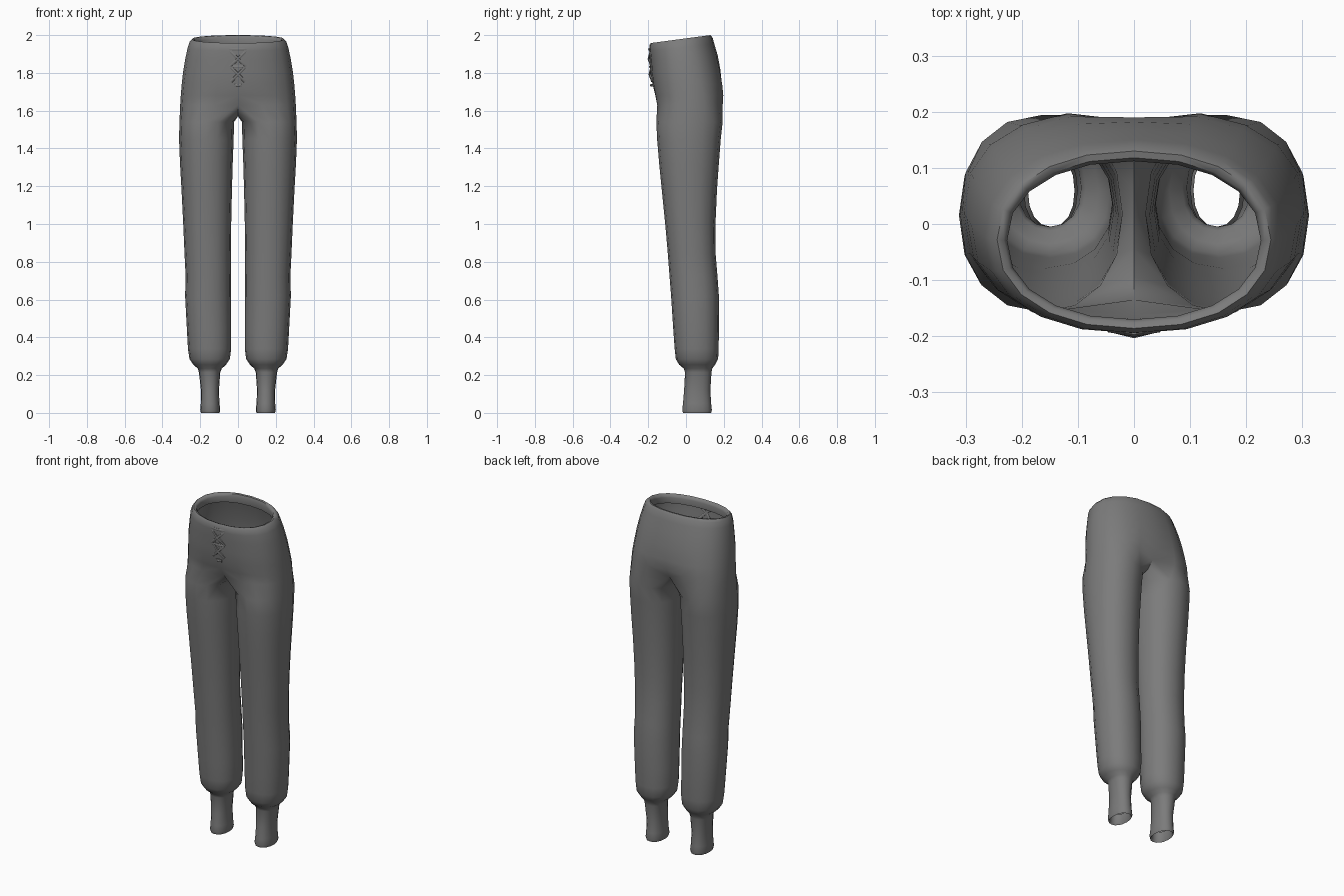
import bpy, bmesh, math
from mathutils import Vector

if "Cube" in bpy.data.objects:
    bpy.data.objects.remove(bpy.data.objects["Cube"])

cloth = bpy.data.materials.new("charcoal cloth")
cloth.diffuse_color = (0.2, 0.2, 0.2, 1)
cloth.use_nodes = True
cloth.node_tree.nodes["Principled BSDF"].inputs["Base Color"].default_value = cloth.diffuse_color

ARC, INNER = 11, 5      # points around the outside of each half, and along the inseam


def spow(v, n):
    return math.copysign(abs(v) ** (2 / n), v)


def finish(obj):
    obj.data.materials.append(cloth)
    bpy.context.view_layer.objects.active = obj
    obj.select_set(True)
    bpy.ops.object.shade_smooth_by_angle(angle=math.radians(60))
    obj.select_set(False)


def torso_ring(z, tilt, half_w, yf, yb, dip_f=0, dip_b=0, n=2.4):
    """Half ring from front centre to back centre; dips pull in the centre seam."""
    c, r, pts = (yf + yb) / 2, (yb - yf) / 2, []
    for i in range(ARC):
        t = math.pi * (i / (ARC - 1) - 0.5)
        x = 0 if i in (0, ARC - 1) else half_w * spow(math.cos(t), n)
        s = spow(math.sin(t), n)
        dip = (dip_f if s < 0 else -dip_b) * math.exp(-(x / 0.07) ** 2)
        pts.append((x, c + r * s + dip, z + tilt * s))
    return pts


def leg_ring(z, xi, xo, yf, yb, n=2.2):
    """Full ring of one leg; the first ARC points continue the torso."""
    pts = []
    for i in range(ARC + INNER):
        t = math.radians(-112.5 + 22.5 * i)
        pts.append(((xi + xo) / 2 + (xo - xi) / 2 * spow(math.cos(t), n),
                    (yf + yb) / 2 + (yb - yf) / 2 * spow(math.sin(t), n), z))
    return pts


# Waist and hips, starting on the inside of the rolled waistband
torso = [torso_ring(*r) for r in (
    (1.925, 0.02, 0.232, -0.172, 0.118, 0, 0, 2.2),
    (1.960, 0.021, 0.226, -0.170, 0.112, 0, 0, 2.2),
    (1.976, 0.022, 0.232, -0.176, 0.118, 0, 0, 2.2),
    (1.979, 0.021, 0.244, -0.186, 0.130, 0, 0, 2.2),
    (1.966, 0.020, 0.256, -0.194, 0.141, 0, 0, 2.2),
    (1.935, 0.018, 0.266, -0.195, 0.150, 0, 0, 2.25),
    (1.88, 0.012, 0.278, -0.190, 0.168, 0, 0, 2.3),
    (1.81, 0.006, 0.290, -0.186, 0.186, 0, 0.004, 2.35),
    (1.74, 0, 0.298, -0.179, 0.200, 0.002, 0.010, 2.4),
    (1.68, 0, 0.303, -0.168, 0.206, 0.006, 0.022, 2.5),
    (1.63, 0, 0.306, -0.160, 0.203, 0.025, 0.045, 2.6))]

# Inseam line between the legs, running from back to front
crotch = [(0, y, z) for y, z in
          ((0.115, 1.59), (0.065, 1.575), (0.01, 1.57), (-0.045, 1.572), (-0.095, 1.585))]

# Legs, gathered ankles and cuffs: z, inner x, outer x, front y, back y
legs = [leg_ring(*r) for r in (
    (1.54, 0.021, 0.310, -0.157, 0.194),
    (1.45, 0.023, 0.312, -0.153, 0.184),
    (1.32, 0.028, 0.307, -0.142, 0.174),
    (1.18, 0.032, 0.299, -0.128, 0.164),
    (1.00, 0.036, 0.290, -0.110, 0.156),
    (0.84, 0.038, 0.283, -0.096, 0.157),
    (0.72, 0.038, 0.277, -0.087, 0.167),
    (0.62, 0.037, 0.280, -0.079, 0.174),
    (0.45, 0.036, 0.271, -0.068, 0.174),
    (0.34, 0.036, 0.265, -0.060, 0.173),
    (0.285, 0.043, 0.257, -0.054, 0.170),
    (0.255, 0.063, 0.237, -0.036, 0.154),
    (0.235, 0.086, 0.213, -0.012, 0.139),
    (0.215, 0.094, 0.207, -0.005, 0.135),
    (0.12, 0.101, 0.196, -0.010, 0.129),
    (0.05, 0.098, 0.197, -0.016, 0.133),
    (0.015, 0.094, 0.200, -0.020, 0.137),
    (0.0, 0.098, 0.196, -0.016, 0.133),
    (0.012, 0.105, 0.190, -0.008, 0.126),
    (0.06, 0.106, 0.189, -0.005, 0.124))]

bm = bmesh.new()


def add(pts):
    return [bm.verts.new(p) for p in pts]


def bridge(a, b, closed):
    for i in range(len(a) if closed else len(a) - 1):
        j = (i + 1) % len(a)
        bm.faces.new((a[i], b[i], b[j], a[j]))


rows = [add(r) for r in torso]
for a, b in zip(rows, rows[1:]):
    bridge(a, b, False)
leg_rows = [rows[-1] + add(crotch)] + [add(r) for r in legs]
for a, b in zip(leg_rows, leg_rows[1:]):
    bridge(a, b, True)

# Mirror the half across the centre seam and weld it
geom = bm.verts[:] + bm.edges[:] + bm.faces[:]
copy = bmesh.ops.duplicate(bm, geom=geom)["geom"]
for v in copy:
    if isinstance(v, bmesh.types.BMVert):
        v.co.x = -v.co.x
seam = [v for v in bm.verts if abs(v.co.x) < 1e-5]
bmesh.ops.remove_doubles(bm, verts=seam, dist=1e-4)
bmesh.ops.recalc_face_normals(bm, faces=bm.faces)
mesh = bpy.data.meshes.new("trousers")
bm.to_mesh(mesh)
bm.free()
trousers = bpy.data.objects.new("trousers", mesh)
bpy.context.collection.objects.link(trousers)
finish(trousers)


# Fly lacing: crossed cords with a tie bar at the top
def cord(name, points, radius):
    cu = bpy.data.curves.new(name, "CURVE")
    cu.dimensions = "3D"
    cu.bevel_depth, cu.bevel_resolution, cu.use_fill_caps = radius, 1, True
    sp = cu.splines.new("POLY")
    sp.points.add(len(points) - 1)
    for p, q in zip(sp.points, points):
        p.co = (*q, 1)
    ob = bpy.data.objects.new(name, cu)
    bpy.context.collection.objects.link(ob)
    bpy.context.view_layer.objects.active = ob
    ob.select_set(True)
    bpy.ops.object.convert(target="MESH")
    finish(bpy.context.view_layer.objects.active)
    bpy.ops.object.select_all(action="DESELECT")


def front_y(z):
    return -0.193 + max(0, 1.9 - z) * 0.06


for k, (top, bot, w) in enumerate(((1.915, 1.835, 0.042), (1.83, 1.755, 0.036))):
    for side in (-1, 1):
        mid = (top + bot) / 2
        cord(f"lace_cross_{k}_{side}", [
            (side * w, front_y(top) + 0.008, top),
            (0, front_y(mid) - 0.004, mid),
            (-side * w, front_y(bot) + 0.008, bot)], 0.008)
for k, (z, w) in enumerate(((1.925, 0.045), (1.832, 0.038), (1.735, 0.016))):
    cord(f"lace_bar_{k}", [(-w, front_y(z) + 0.008, z), (0, front_y(z), z),
                           (w, front_y(z) + 0.008, z)], 0.008)
